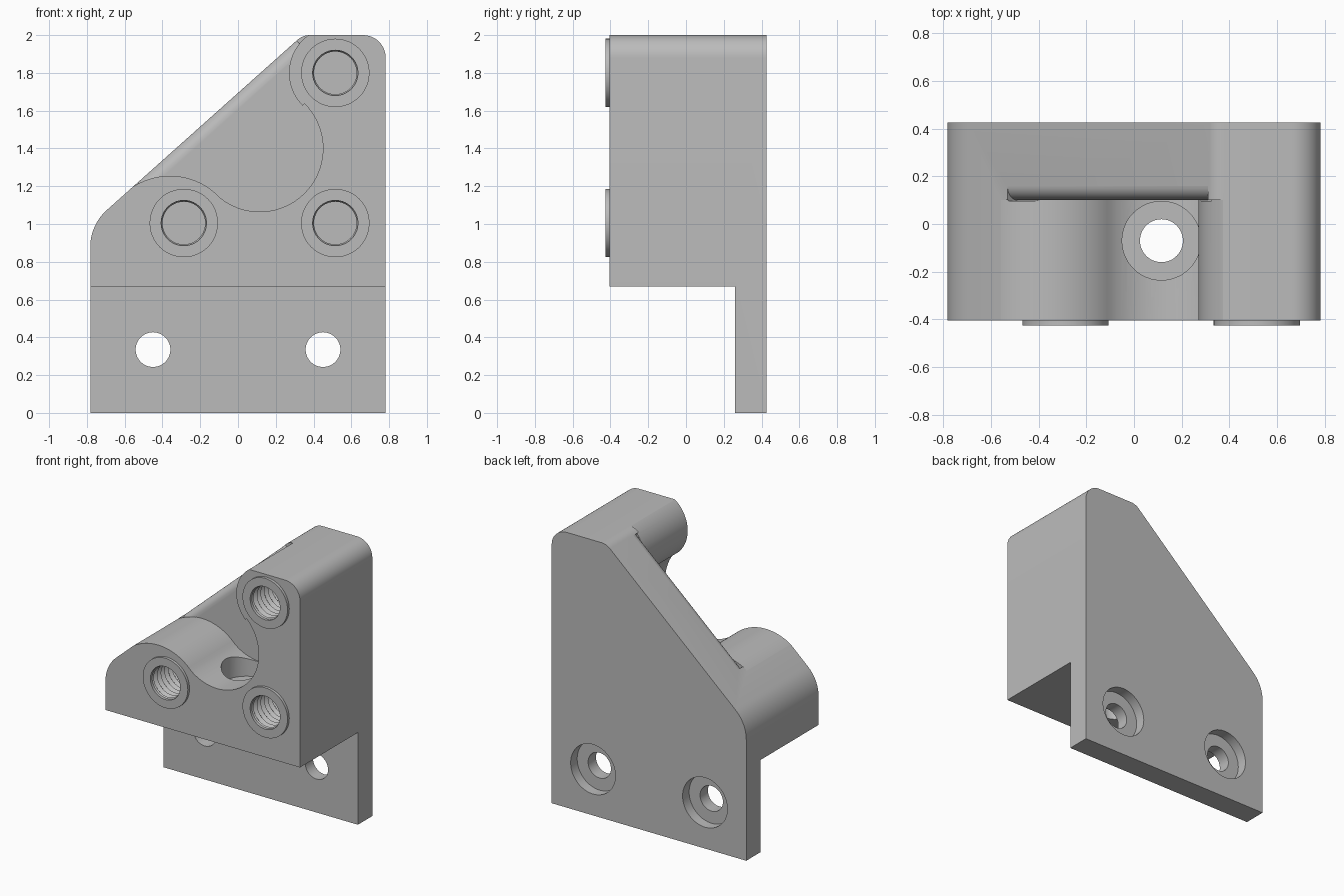
import bpy, bmesh, math
from mathutils import Vector

if "Cube" in bpy.data.objects:
    bpy.data.objects.remove(bpy.data.objects["Cube"])

grey = bpy.data.materials.new("grey")
grey.diffuse_color = (0.5, 0.5, 0.5, 1)
grey.use_nodes = True
grey.node_tree.nodes["Principled BSDF"].inputs["Base Color"].default_value = grey.diffuse_color


def solid(name, rings):
    """Closed solid skinned through matching rings of points."""
    bm = bmesh.new()
    loops = [[bm.verts.new(p) for p in ring] for ring in rings]
    n = len(loops[0])
    for a, b in zip(loops, loops[1:]):
        for i in range(n):
            j = (i + 1) % n
            bm.faces.new((a[i], a[j], b[j], b[i]))
    bm.faces.new(loops[0][::-1])
    bm.faces.new(loops[-1])
    bmesh.ops.recalc_face_normals(bm, faces=bm.faces)
    mesh = bpy.data.meshes.new(name)
    bm.to_mesh(mesh)
    bm.free()
    obj = bpy.data.objects.new(name, mesh)
    bpy.context.collection.objects.link(obj)
    mesh.materials.append(grey)
    return obj


def arc(cx, cz, r, a0, a1, n=16):
    """Points of an arc, angles in degrees."""
    angs = [math.radians(a0 + (a1 - a0) * i / n) for i in range(n + 1)]
    return [(cx + r * math.cos(a), cz + r * math.sin(a)) for a in angs]


def prism(name, pts, y0, y1):
    return solid(name, [[(x, y, z) for x, z in pts] for y in (y0, y1)])


def turned(name, x, z, steps, n=48):
    """Round solid along y from (y, radius) steps."""
    return solid(name, [[(px, y, pz) for px, pz in arc(x, z, r, 0, 360, n)[:-1]]
                        for y, r in steps])


def combine(tool, operation="DIFFERENCE"):
    mod = body.modifiers.new(tool.name, "BOOLEAN")
    mod.operation = operation
    mod.solver = "EXACT"
    mod.object = tool
    bpy.context.view_layer.objects.active = body
    bpy.ops.object.modifier_apply(modifier=mod.name)
    bpy.data.objects.remove(tool, do_unlink=True)


W, FRONT, BACK = 0.782, -0.405, 0.425
SLOPE = math.atan(0.893)
deg = math.degrees(SLOPE)


def slope_z(x):
    return 1.185 + (x + 0.57) * 0.893


# Bracket body: outline with rounded corners and a sloped shoulder
r_low, r_top = 0.26, 0.1
low_z = slope_z(-W) - r_low * math.tan((math.pi / 2 - SLOPE) / 2)
top_x = -0.57 + (2 - 1.185) / 0.893 + r_top * math.tan(SLOPE / 2)
outline = [(-W, 0), (W, 0)]
outline += arc(W - 0.12, 1.88, 0.12, 0, 90, 12)
outline += arc(top_x, 2 - r_top, r_top, 90, 90 + deg, 8)
outline += arc(-W + r_low, low_z, r_low, 90 + deg, 180, 12)
body = prism("bracket_body", outline, FRONT, BACK)

# Thin mounting flange below the block
combine(prism("flange_step", [(-1, -1), (1, -1), (1, 0.67), (-1, 0.67)], -1, 0.26))

# Curved scoop between the lobes
scoop = arc(-0.36, 0.895, 0.36, 130, 46.8, 24)
scoop += arc(0.115, 1.40, 0.335, 226.8, 405, 40)[1:]
scoop += arc(0.515, 1.80, 0.245, 225, 118, 24)
scoop += [(0.35, 2.4), (-0.8, 1.5)]
combine(prism("scoop", scoop, -1, 0.10))

# Rounded front edge along the slope
R = 0.06
section = [(-0.02, 0.097), (R, 0.097)]
section += [(R - R * math.sin(t), 0.10 + R - R * math.cos(t))
            for t in (math.pi / 2 * i / 8 for i in range(9))]
section += [(-0.02, 0.10 + R)]
inward = Vector((math.sin(SLOPE), 0, -math.cos(SLOPE)))
rings = []
for x in (-0.53, 0.31):
    base = Vector((x, 0, slope_z(x)))
    rings.append([base + inward * s + Vector((0, y, 0)) for s, y in section])
combine(solid("slope_fillet", rings))

# Vertical bolt hole with a flat seat in the scoop
for name, r, z0, z1 in (("seat_bore", 0.165, 0.95, 1.4), ("bolt_hole", 0.09, 0.5, 1.3)):
    combine(solid(name, [[(x, y, z) for x, y in arc(0.115, -0.07, r, 0, 360, 48)[:-1]]
                         for z in (z0, z1)]))

# Raised bosses with threaded blind holes
for x, z in ((0.515, 1.80), (0.515, 1.005), (-0.287, 1.005)):
    combine(turned("boss", x, z, [(-0.425, 0.181), (-0.3, 0.181)]), "UNION")
    thread = [(-0.5, 0.12), (-0.405, 0.12)]
    for i in range(10):
        y = -0.395 + 0.042 * i
        thread += [(y, 0.113), (y + 0.021, 0.131)]
    thread.append((0.025, 0.113))
    combine(turned("thread", x, z, thread, 40))

# Flange screw holes, counterbored from the back
for x in (-0.45, 0.45):
    combine(turned("screw_hole", x, 0.335, [(0.1, 0.092), (0.6, 0.092)]))
    combine(turned("counterbore", x, 0.335, [(BACK - 0.075, 0.18), (0.6, 0.18)]))

body.data.materials.clear()
body.data.materials.append(grey)
for p in body.data.polygons:
    p.material_index = 0
bpy.ops.object.select_all(action="DESELECT")
body.select_set(True)
bpy.context.view_layer.objects.active = body
bpy.ops.object.shade_smooth_by_angle(angle=math.radians(30))
